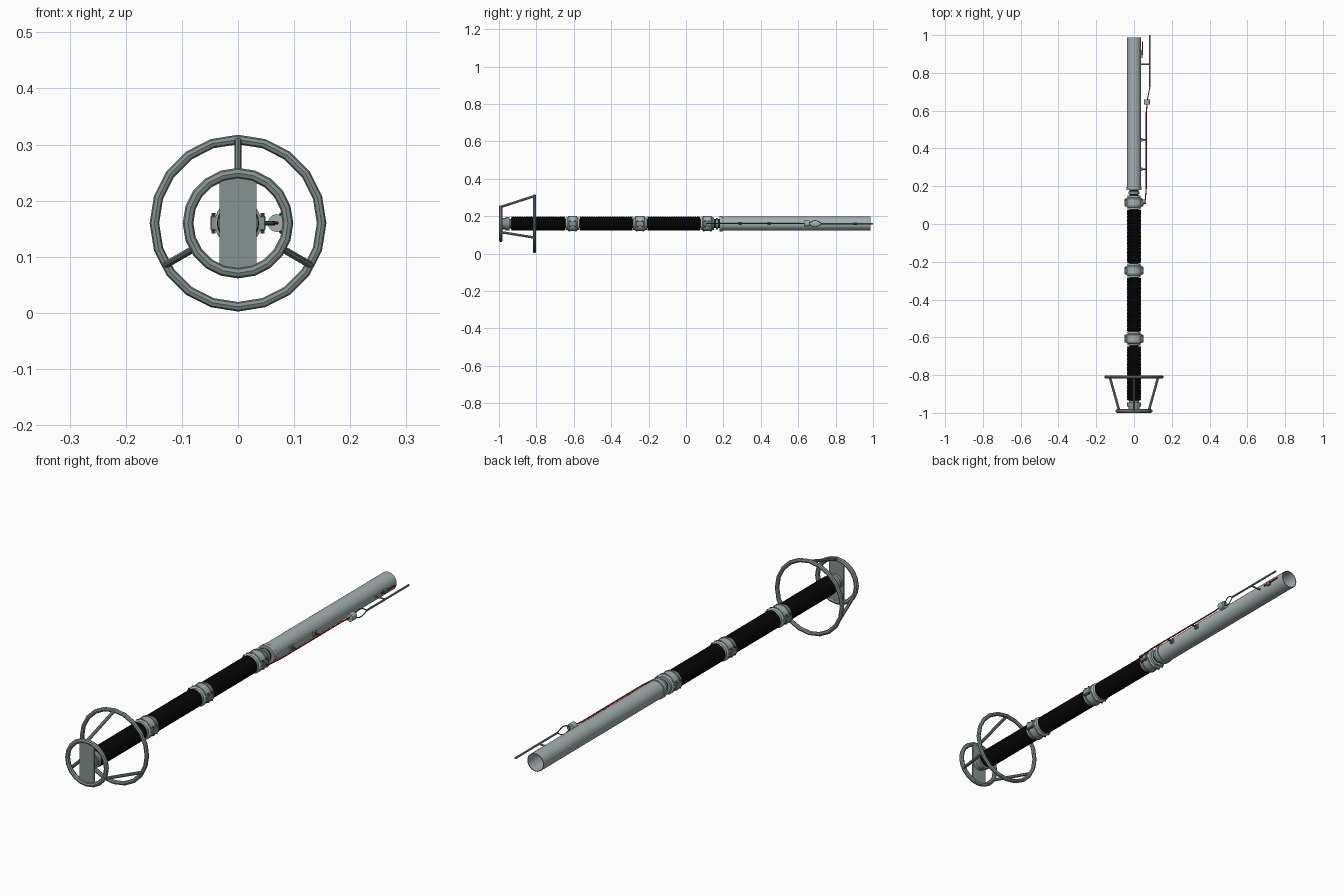
import bpy, bmesh, math
from mathutils import Vector

if "Cube" in bpy.data.objects:
    bpy.data.objects.remove(bpy.data.objects["Cube"])

ZC = 0.16  # height of the long axis


def mat(name, col):
    m = bpy.data.materials.new(name)
    m.diffuse_color = (*col, 1)
    m.use_nodes = True
    m.node_tree.nodes["Principled BSDF"].inputs["Base Color"].default_value = m.diffuse_color
    return m


STEEL = mat("grey_steel", (0.24, 0.29, 0.28))
ALU = mat("light_aluminium", (0.38, 0.44, 0.44))
BLACK = mat("black_winding", (0.006, 0.006, 0.006))
DARK = mat("dark_steel", (0.07, 0.085, 0.08))
RED = mat("red_wire", (0.5, 0.02, 0.015))


def finish(bm, name, m, smooth=None):
    me = bpy.data.meshes.new(name)
    bmesh.ops.recalc_face_normals(bm, faces=bm.faces)
    bm.to_mesh(me)
    bm.free()
    me.materials.append(m)
    ob = bpy.data.objects.new(name, me)
    bpy.context.collection.objects.link(ob)
    if smooth:
        bpy.context.view_layer.objects.active = ob
        ob.select_set(True)
        bpy.ops.object.shade_smooth_by_angle(angle=math.radians(smooth))
        ob.select_set(False)
    return ob


def lathe(name, prof, m, n=24, closed=False, smooth=None):
    """Spin (y, radius) pairs around the long axis."""
    bm = bmesh.new()
    rings = [[bm.verts.new((r * math.cos(2 * math.pi * i / n), y,
                            ZC + r * math.sin(2 * math.pi * i / n)))
              for i in range(n)] for y, r in prof]
    pairs = list(zip(rings, rings[1:]))
    if closed:
        pairs.append((rings[-1], rings[0]))
    for a, b in pairs:
        for i in range(n):
            j = (i + 1) % n
            bm.faces.new((a[i], a[j], b[j], b[i]))
    if not closed:
        bm.faces.new(rings[0])
        bm.faces.new(rings[-1])
    return finish(bm, name, m, smooth)


def rod(name, a, b, r, m, n=8):
    a, b = Vector(a), Vector(b)
    bm = bmesh.new()
    bmesh.ops.create_cone(bm, cap_ends=True, segments=n, radius1=r, radius2=r,
                          depth=(b - a).length)
    q = (b - a).to_track_quat('Z', 'Y').to_matrix().to_4x4()
    q.translation = (a + b) / 2
    bm.transform(q)
    return finish(bm, name, m)


def box(name, c, s, m, bevel=0):
    bm = bmesh.new()
    bmesh.ops.create_cube(bm, size=1)
    for v in bm.verts:
        v.co = Vector((v.co.x * s[0] + c[0], v.co.y * s[1] + c[1], v.co.z * s[2] + c[2]))
    if bevel:
        bmesh.ops.bevel(bm, geom=bm.edges[:], offset=bevel, segments=1, affect='EDGES')
    return finish(bm, name, m)


def hoop(name, y, R, r, m):
    k = 8
    lathe(name, [(y + r * math.sin(2 * math.pi * i / k), R + r * math.cos(2 * math.pi * i / k))
                 for i in range(k)], m, n=20, closed=True)


def wire(name, pts, r, m):
    cu = bpy.data.curves.new(name, 'CURVE')
    cu.dimensions = '3D'
    cu.bevel_depth = r
    cu.bevel_resolution = 1
    cu.use_fill_caps = True
    sp = cu.splines.new('POLY')
    sp.points.add(len(pts) - 1)
    for p, co in zip(sp.points, pts):
        p.co = (*co, 1)
    cu.materials.append(m)
    bpy.context.collection.objects.link(bpy.data.objects.new(name, cu))


# front capacity hoops, spokes and cross plate
hoop("small_hoop", -0.99, 0.089, 0.0095, STEEL)
hoop("large_hoop", -0.81, 0.149, 0.0085, STEEL)
for k in range(3):
    a = math.radians(90 + 120 * k)
    c, s = math.cos(a), math.sin(a)
    rod("hoop_spoke", (0.09 * c, -0.99, ZC + 0.09 * s), (0.148 * c, -0.81, ZC + 0.148 * s),
        0.0065, STEEL)
box("hoop_plate", (0, -0.988, ZC), (0.066, 0.008, 0.175), STEEL)
lathe("front_hub", [(-0.985, 0.03), (-0.965, 0.03), (-0.965, 0.036), (-0.945, 0.036),
                    (-0.945, 0.026), (-0.93, 0.026)], STEEL)

# inner core and ribbed black windings
lathe("core_tube", [(-0.98, 0.024), (0.2, 0.024)], BLACK)
for y0, y1 in ((-0.935, -0.648), (-0.568, -0.285), (-0.207, 0.075)):
    n = 30
    d = (y1 - y0) / n
    prof = [(y0, 0.028)]
    for i in range(n):
        prof += [(y0 + d * (i + 0.25), 0.0375), (y0 + d * (i + 0.75), 0.0375),
                 (y0 + d * (i + 1), 0.035)]
    lathe("winding", prof, BLACK)

# bolted clamps between windings
for y in (-0.607, -0.246, 0.114):
    lathe("clamp_body", [(y - 0.037, 0.027), (y - 0.037, 0.034), (y - 0.027, 0.034),
                         (y - 0.023, 0.040), (y + 0.023, 0.040), (y + 0.027, 0.034),
                         (y + 0.037, 0.034), (y + 0.037, 0.027)], ALU)
    for e in (-0.018, 0.018):
        lathe("clamp_band", [(y + e - 0.004, 0.036), (y + e - 0.004, 0.042),
                             (y + e + 0.004, 0.042), (y + e + 0.004, 0.036)], STEEL)
    for sx in (-1, 1):
        box("clamp_ear", (sx * 0.042, y, ZC), (0.014, 0.042, 0.026), STEEL, 0.002)
        for e in (-0.011, 0.011):
            rod("clamp_bolt", (sx * 0.044, y + e, ZC - 0.018), (sx * 0.044, y + e, ZC + 0.018),
                0.004, DARK, 6)
rod("feed_terminal", (0.045, 0.11, ZC), (0.063, 0.11, ZC), 0.004, DARK)

# neck between last clamp and open tube
lathe("neck_ring", [(0.16, 0.024), (0.16, 0.03), (0.172, 0.03), (0.172, 0.024)], STEEL)
lathe("neck_collar", [(0.183, 0.022), (0.183, 0.036), (0.2, 0.036), (0.2, 0.022)], STEEL)

# long hollow tube with rim at the front
lathe("main_tube", [(0.2, 0.0375), (0.987, 0.0375), (0.987, 0.0345), (0.2, 0.0345)], ALU,
      closed=True)
lathe("tube_rim", [(0.18, 0.034), (0.18, 0.0405), (0.196, 0.0405), (0.196, 0.034)], ALU,
      closed=True)

# stand-off pegs carrying the red feed wire
for y in (0.29, 0.445):
    rod("standoff", (0.035, y, ZC), (0.066, y, ZC), 0.004, DARK)
    box("standoff_foot", (0.041, y, ZC), (0.009, 0.018, 0.016), STEEL)
wire("feed_wire", [(0.058, 0.11, ZC), (0.065, 0.19, ZC), (0.065, 0.59, ZC), (0.07, 0.64, ZC)],
     0.003, RED)

# tuning box, split loop and side rod
rod("tuning_box", (0.069, 0.632, ZC), (0.069, 0.66, ZC), 0.016, ALU, 12)
for sz in (-1, 1):
    wire("tuning_loop", [(0.07 + 0.014 * t, 0.655 + 0.07 * t,
                          ZC + sz * 0.017 * math.sin(math.pi * t))
                         for t in [i / 8 for i in range(9)]], 0.0022, DARK)
rod("side_rod", (0.084, 0.722, ZC), (0.084, 1.0, ZC), 0.004, STEEL)
rod("rod_support", (0.035, 0.845, ZC), (0.086, 0.845, ZC), 0.0035, STEEL)

# end clip with short red lead
box("end_clip", (0.041, 0.905, ZC), (0.01, 0.018, 0.014), STEEL)
wire("end_lead", [(0.043, 0.88, ZC), (0.045, 0.965, ZC)], 0.003, RED)
